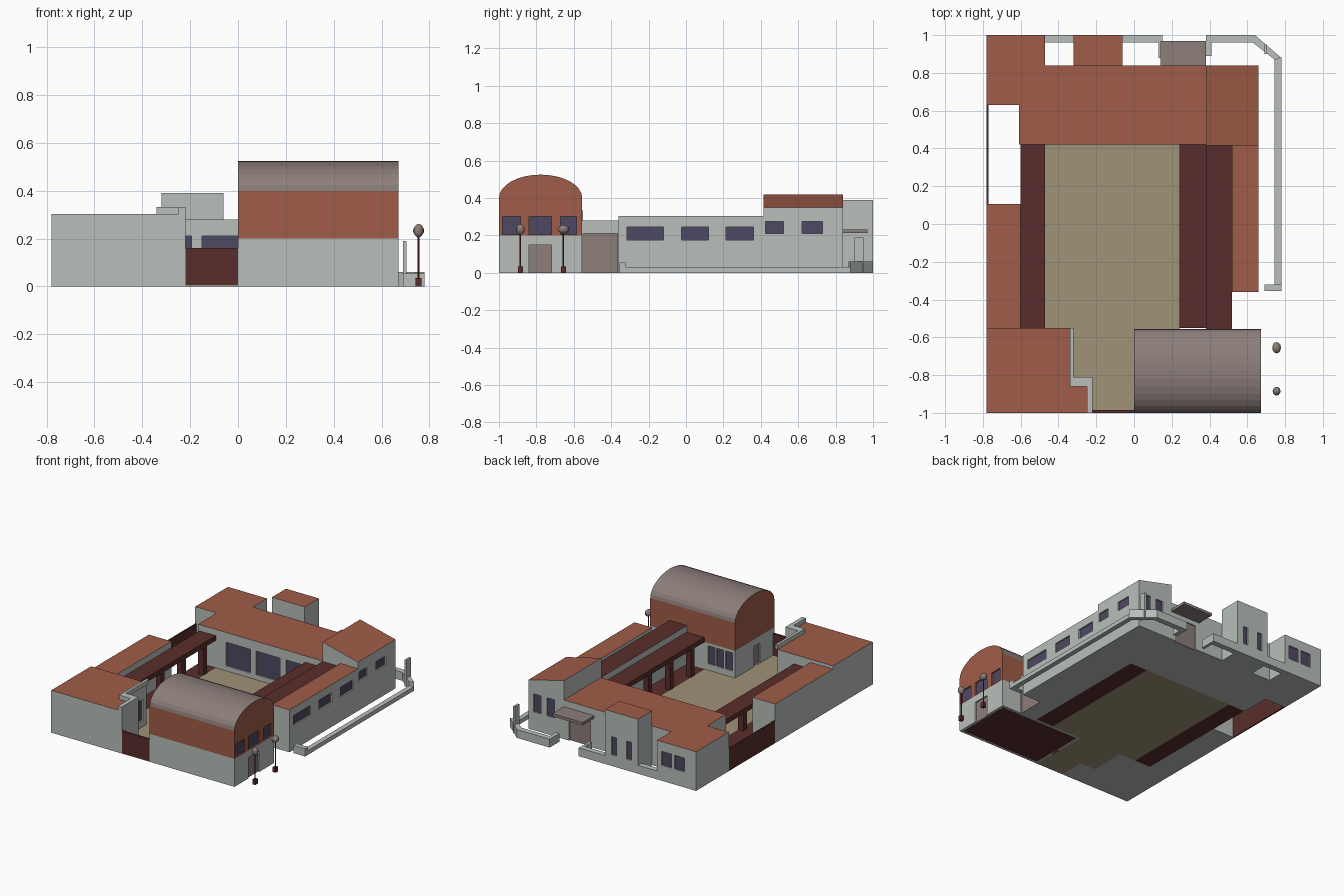
import bpy, bmesh, math
from mathutils import Matrix, Vector

if "Cube" in bpy.data.objects:
    bpy.data.objects.remove(bpy.data.objects["Cube"])


def mat(name, rgb):
    m = bpy.data.materials.new(name)
    m.diffuse_color = (*rgb, 1)
    m.use_nodes = True
    m.node_tree.nodes["Principled BSDF"].inputs["Base Color"].default_value = m.diffuse_color
    return m


WALL = mat("wall", (.479, .521, .491))
TILE = mat("terracotta", (.35, .107, .065))
DARK = mat("dark_brown", (.098, .027, .025))
TAN = mat("paving", (.35, .287, .18))
GLASS = mat("glass", (.076, .065, .122))
METAL = mat("metal", (.262, .209, .195))


def finish(name, bm, *mats):
    bmesh.ops.recalc_face_normals(bm, faces=bm.faces)
    me = bpy.data.meshes.new(name)
    bm.to_mesh(me)
    bm.free()
    for m in mats:
        me.materials.append(m)
    ob = bpy.data.objects.new(name, me)
    bpy.context.collection.objects.link(ob)
    return ob


def prism(name, pts, z0, z1, wall=WALL, roof=None):
    """Extrude a footprint upward; the top face gets the roof material."""
    bm = bmesh.new()
    f = bm.faces.new([bm.verts.new((x, y, z0)) for x, y in pts])
    r = bmesh.ops.extrude_face_region(bm, geom=[f])["geom"]
    bmesh.ops.translate(bm, vec=(0, 0, z1 - z0),
                        verts=[v for v in r if isinstance(v, bmesh.types.BMVert)])
    for f in bm.faces:
        f.material_index = int(all(v.co.z > z1 - 1e-5 for v in f.verts))
    return finish(name, bm, wall, roof or wall)


def box(name, x0, x1, y0, y1, z0, z1, wall=WALL, roof=None):
    return prism(name, [(x0, y0), (x1, y0), (x1, y1), (x0, y1)], z0, z1, wall, roof)


def openings(ob, label, axis, sign, plane, spans, z0, z1, fill=GLASS, depth=.012):
    """Cut recessed openings in a wall and set a pane at the back of each."""
    bm = bmesh.new()
    for i, (a, b) in enumerate(spans):
        near, far = plane + sign * .02, plane - sign * depth
        lo, hi = min(near, far), max(near, far)
        zc = z0 if z0 > 0 else -.01
        c, s = ((lo + hi) / 2, (a + b) / 2), (hi - lo, b - a)
        if axis == 'y':
            c, s = c[::-1], s[::-1]
        M = Matrix.Translation((*c, (zc + z1) / 2)) @ Matrix.Diagonal((*s, z1 - zc, 1))
        bmesh.ops.create_cube(bm, size=1, matrix=M)
        p, q = sorted((far - sign * .003, far + sign * .002))
        r = (p, q, a, b) if axis == 'x' else (a, b, p, q)
        box(f"{label}_{i + 1}", *r, z0, z1, fill)
    cutter = finish(label + "_cutter", bm, WALL)
    cutter.hide_render = True
    cutter.hide_viewport = True
    cutter.display_type = 'WIRE'
    m = ob.modifiers.new("openings", 'BOOLEAN')
    m.operation, m.solver, m.object = 'DIFFERENCE', 'EXACT', cutter


# Courtyard paving and walkway strips
prism("courtyard_floor", [(-.22, -1), (0, -1), (0, -.555), (.24, -.555), (.24, .42),
                          (-.47, .42), (-.47, -.55), (-.34, -.55), (-.34, -.81), (-.22, -.81)],
      0, .005, TAN)
for side, x0, x1, px in (("left", -.60, -.47, -.49), ("right", .24, .38, .26)):
    box(side + "_walkway_floor", x0, x1, -.55, .42, 0, .005, DARK)
    box(side + "_walkway_roof", x0, x1, -.55, .42, .2, .235, DARK)
    for i in range(4):
        y = .3 - .24 * i
        box(f"{side}_walkway_post_{i + 1}", px - .02, px + .02, y - .02, y + .02, .005, .2, DARK)

# Front left block with stepped parapet
L = [(-.78, -1), (-.22, -1), (-.22, -.81), (-.34, -.81), (-.34, -.55), (-.78, -.55)]
b = prism("front_left_block", L, 0, .303, WALL, TILE)
openings(b, "front_left_window", 'x', 1, -.34, [(-.69, -.59)], .05, .2)
prism("parapet", [(-.25, -1), (-.22, -1), (-.22, -.81), (-.32, -.81), (-.32, -.55),
                  (-.34, -.55), (-.34, -.86), (-.25, -.86)], .303, .333)

# Left wing and boundary fences
box("left_wing", -.78, -.60, -.55, .105, 0, .28, WALL, TILE)
box("left_fence", -.78, -.77, .105, .63, 0, .16, DARK)
box("front_fence", -.22, 0, -1, -.985, 0, .16, DARK)

# Back building
b = prism("back_building", [(-.78, .63), (-.61, .63), (-.61, .42), (.38, .42), (.38, .84),
                            (-.47, .84), (-.47, 1), (-.78, 1)], 0, .28, WALL, TILE)
openings(b, "courtyard_window", 'y', -1, .42, [(-.39, -.195), (-.15, .04), (.085, .23)], .04, .21)
openings(b, "back_window", 'y', 1, 1, [(-.69, -.61), (-.585, -.505)], .11, .21)
openings(b, "back_door", 'y', 1, .84, [(.17, .34)], 0, .18, METAL)
box("canopy", .14, .38, .84, .97, .212, .232, METAL)
b = box("back_tower", -.32, -.06, .84, 1, 0, .39, WALL, TILE)
openings(b, "tower_window", 'y', 1, 1, [(-.27, -.23), (-.15, -.11)], .08, .21)

# Back right block with a single-pitch roof
b = box("back_right_block", .38, .66, .415, .84, 0, .35, WALL, TILE)
for v in b.data.vertices:
    if v.co.z > .3 and v.co.x < .5:
        v.co.z = .418
openings(b, "back_right_side_window", 'x', 1, .66, [(.425, .52), (.62, .73)], .21, .275)
openings(b, "back_right_rear_window", 'y', 1, .84, [(.455, .515), (.56, .62)], .13, .26)

# Right wing: outer rooms, inner corridor and gate
b = box("right_wing", .52, .66, -.36, .415, 0, .303, WALL, TILE)
openings(b, "right_wing_window", 'x', 1, .66, [(-.315, -.12), (-.025, .12), (.215, .36)], .175, .245)
b = box("right_corridor", .38, .52, -.555, .415, 0, .28, WALL, DARK)
openings(b, "gate", 'x', 1, .52, [(-.55, -.365)], 0, .21, METAL)

# Vaulted hall: base, terracotta upper storey, curved roof
Y0, Y1, XR = -1, -.555, .672
b = box("hall_base", 0, XR, Y0, Y1, 0, .2)
openings(b, "hall_door", 'x', 1, XR, [(-.84, -.72)], 0, .15, METAL)
openings(b, "hall_courtyard_door", 'x', -1, 0, [(-.84, -.77)], 0, .15, METAL)
openings(b, "hall_courtyard_window", 'y', 1, Y1, [(.02, .075), (.09, .145), (.16, .215)], .05, .18)
box("hall_floor", .02, XR - .02, Y0 + .02, Y1 - .02, -.001, 0, DARK)

bm = bmesh.new()
yc, r = (Y0 + Y1) / 2, (Y1 - Y0) / 2
prof = [(Y0, .2), (Y1, .2)]
prof += [(yc + r * math.cos(math.pi * i / 16), .4 + .125 * math.sin(math.pi * i / 16)) for i in range(17)]
f = bm.faces.new([bm.verts.new((0, y, z)) for y, z in prof])
g = bmesh.ops.extrude_face_region(bm, geom=[f])["geom"]
bmesh.ops.translate(bm, vec=(XR, 0, 0), verts=[v for v in g if isinstance(v, bmesh.types.BMVert)])
bm.normal_update()
for f in bm.faces:
    f.material_index = int(len(f.verts) == 4 and min(v.co.z for v in f.verts) > .399)
b = finish("hall_upper", bm, TILE, METAL)
openings(b, "hall_window", 'x', 1, XR, [(-.98, -.885), (-.84, -.72), (-.67, -.585)], .205, .3)

# Low garden walls at the right and back
prism("garden_wall_side", [(.745, -.355), (.78, -.355), (.78, .88), (.745, .87)], 0, .03)
box("garden_wall_end", .69, .78, -.355, -.32, 0, .055)
prism("garden_wall_corner", [(.78, .88), (.64, 1), (.38, 1), (.38, .89), (.41, .89),
                             (.41, .96), (.63, .96), (.745, .87)], 0, .06)
box("garden_post", .69, .705, .90, .95, 0, .19)
box("garden_wall_left", -.47, -.32, .96, 1, 0, .06)
prism("garden_wall_middle", [(-.06, .96), (.13, .96), (.13, .88), (.15, .88), (.15, 1), (-.06, 1)], 0, .06)

# Lamps beside the hall
for i, (y, size) in enumerate(((-.885, (.021, .023, .028)), (-.655, (.023, .03, .023)))):
    n, x = f"lamp_{i + 1}", .755
    box(n + "_base", x - .012, x + .012, y - .014, y + .014, 0, .035, DARK)
    bm = bmesh.new()
    bmesh.ops.create_cone(bm, cap_ends=True, segments=8, radius1=.004, radius2=.004, depth=.18,
                          matrix=Matrix.Translation((x, y, .122)))
    finish(n + "_pole", bm, DARK)
    bm = bmesh.new()
    bmesh.ops.create_uvsphere(bm, u_segments=12, v_segments=8, radius=1,
                              matrix=Matrix.Translation((x, y, .233)) @ Matrix.Diagonal((*size, 1)))
    finish(n + "_globe", bm, METAL)
